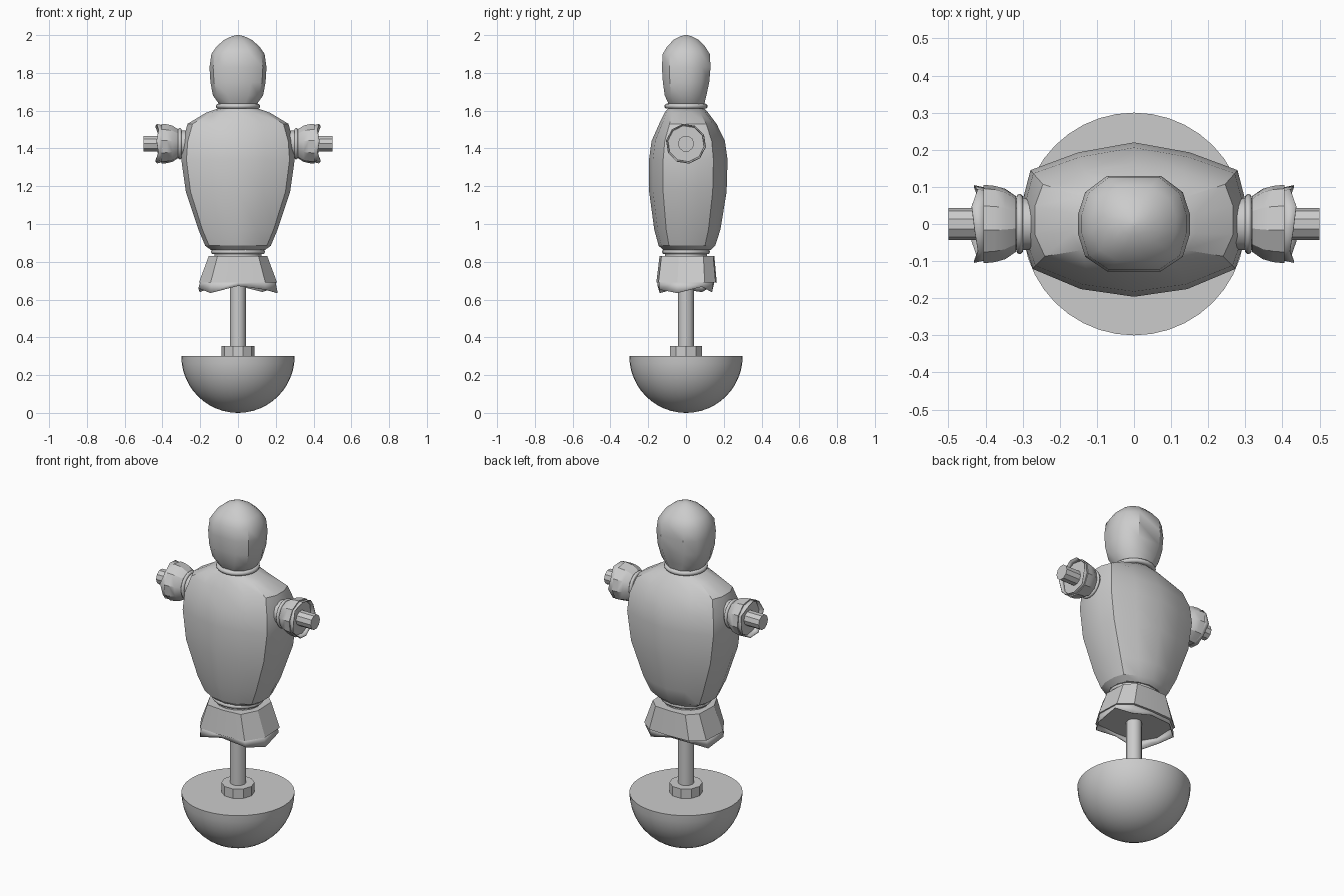
import bpy, bmesh, math, random
from mathutils import Matrix, Vector

if "Cube" in bpy.data.objects:
    bpy.data.objects.remove(bpy.data.objects["Cube"])

random.seed(4)
grey = bpy.data.materials.new("plain_grey")
grey.diffuse_color = (0.6, 0.6, 0.6, 1)
grey.use_nodes = True
grey.node_tree.nodes["Principled BSDF"].inputs["Base Color"].default_value = grey.diffuse_color


def circle(n, turn=0.0):
    return [(math.sin(2 * math.pi * (i + turn) / n), math.cos(2 * math.pi * (i + turn) / n))
            for i in range(n)]


def symmetric(half, centred):
    """Complete a right-hand half section; centred halves start and end on x = 0."""
    rest = half[1:-1] if centred else half
    return half + [(-x, y) for x, y in reversed(rest)]


def finish(name, bm, angle=30):
    bmesh.ops.recalc_face_normals(bm, faces=bm.faces)
    me = bpy.data.meshes.new(name)
    bm.to_mesh(me)
    bm.free()
    me.materials.append(grey)
    ob = bpy.data.objects.new(name, me)
    bpy.context.collection.objects.link(ob)
    bpy.ops.object.select_all(action='DESELECT')
    bpy.context.view_layer.objects.active = ob
    ob.select_set(True)
    bpy.ops.object.shade_smooth_by_angle(angle=math.radians(angle))
    return ob


def loft(name, section, rings, caps=True, jag=None, to_x=None, angle=30, blend_to=None):
    """rings: (height, half x, half y, y centre, [blend]); jag offsets the last ring."""
    bm = bmesh.new()
    loops = []
    for k, r in enumerate(rings):
        h, a, b, yc = r[:4]
        t = r[4] if len(r) > 4 else 0
        loop = []
        for i, (u, v) in enumerate(section):
            if blend_to and t:
                u = u * (1 - t) + blend_to[i][0] * t
                v = v * (1 - t) + blend_to[i][1] * t
            dh = jag[i % len(jag)] if jag and k == len(rings) - 1 else 0
            loop.append(bm.verts.new((a * u, yc + b * v, h + dh)))
        loops.append(loop)
    n = len(section)
    for lo, hi in zip(loops, loops[1:]):
        for i in range(n):
            bm.faces.new((lo[i], lo[(i + 1) % n], hi[(i + 1) % n], hi[i]))
    if caps:
        bm.faces.new(loops[0])
        bm.faces.new(loops[-1])
    if to_x is not None:
        # lay the part along +x at the given height
        bm.transform(Matrix.Translation((0, 0, to_x)) @ Matrix.Rotation(math.pi / 2, 4, 'Y'))
    return finish(name, bm, angle)


def bead(name, section, h, a, b, r, to_x=None):
    """Closed elliptical ring with a round edge."""
    rings = []
    for k in range(7):
        t = -math.pi / 2 + math.pi * k / 6
        c = r * math.cos(t)
        rings.append((h + r * math.sin(t), a - r + c, b - r + c, 0))
    return loft(name, section, rings, to_x=to_x, angle=50)


def mirror(ob):
    m = ob.modifiers.new("mirror", 'MIRROR')
    m.use_axis = (True, False, False)


def solid(ob):
    m = ob.modifiers.new("thickness", 'SOLIDIFY')
    m.thickness = 0.004


# half-ball base, collar and pole
ball = [(0.3 - 0.3 * math.cos(t), 0.3 * math.sin(t), 0.3 * math.sin(t), 0)
        for t in [math.pi / 2 * k / 12 for k in range(1, 13)]]
ball.insert(0, (0.0, 0.004, 0.004, 0))
loft("base", circle(40), ball)
loft("pole_collar", circle(10, 0.5), [(0.295, 0.088, 0.088, 0), (0.355, 0.088, 0.088, 0)])
loft("pole", circle(12), [(0.35, 0.042, 0.042, 0), (0.80, 0.042, 0.042, 0)])

# flared hip cloth with a torn hem
hip = symmetric([(0, 1), (0.62, 0.96), (0.97, 0.6), (1, -0.3), (0.7, -0.93), (0, -1)], True)
loft("hip_cloth", hip, [(0.69, 0.207, 0.16, 0.003), (0.83, 0.155, 0.145, 0.005)])
hem = loft("torn_hem", hip, [(0.70, 0.198, 0.152, 0), (0.66, 0.21, 0.147, -0.003)],
           caps=False, jag=[0.012, -0.02, 0.008, -0.025, -0.008, 0.012, -0.025, 0.0, -0.02, 0.01])
solid(hem)
loft("waist_core", circle(16), [(0.81, 0.125, 0.112, 0), (0.89, 0.125, 0.112, 0)])
bead("waist_cord", circle(20), 0.853, 0.143, 0.127, 0.012)

# torso
body = symmetric([(0, 1), (0.5, 0.87), (0.93, 0.64), (1, 0.25),
                  (1, -0.25), (0.91, -0.64), (0.48, -0.9), (0, -1)], True)
loft("torso", body, [
    (0.862, 0.145, 0.125, 0.005, 0.6),
    (0.885, 0.175, 0.150, 0.005, 0.3),
    (0.97, 0.210, 0.175, 0.007, 0.1),
    (1.17, 0.276, 0.205, 0.010),
    (1.34, 0.300, 0.208, 0.012),
    (1.44, 0.292, 0.194, 0.012),
    (1.53, 0.268, 0.152, 0.010, 0.1),
    (1.59, 0.170, 0.115, 0.002, 0.6),
    (1.612, 0.105, 0.095, 0, 1)], blend_to=circle(14))

# neck and head
loft("neck", circle(16), [(1.59, 0.095, 0.09, 0), (1.65, 0.095, 0.09, 0)])
bead("neck_cord", circle(24), 1.624, 0.117, 0.115, 0.013)
skull = symmetric([(0.48, 1), (0.87, 0.66), (1, 0.2), (1, -0.2), (0.87, -0.68), (0.48, -0.98)], False)
round12 = circle(12, 0.5)
loft("head", skull, [
    (1.635, 0.102, 0.097, 0.002, 0.6),
    (1.68, 0.134, 0.112, -0.003, 0.3),
    (1.75, 0.146, 0.124, -0.001),
    (1.83, 0.151, 0.130, 0),
    (1.90, 0.141, 0.126, 0),
    (1.94, 0.115, 0.102, 0, 0.4),
    (1.975, 0.075, 0.068, 0, 0.8),
    (1.993, 0.036, 0.033, 0, 1),
    (2.0, 0.008, 0.008, 0, 1)], blend_to=round12, angle=35)

# arm stumps along +x, mirrored to the other side
ARM_Z = 1.425
mirror(loft("shoulder_core", circle(16), [(0.24, 0.07, 0.07, 0), (0.33, 0.07, 0.07, 0)], to_x=ARM_Z))
mirror(bead("shoulder_cord", circle(20), 0.308, 0.083, 0.081, 0.009, to_x=ARM_Z))
mirror(loft("sleeve", circle(10, 0.25), [
    (0.318, 0.078, 0.076, 0), (0.347, 0.097, 0.096, 0),
    (0.375, 0.104, 0.104, 0), (0.405, 0.107, 0.107, 0)], to_x=ARM_Z))
cuff = loft("torn_cuff", circle(10, 0.25), [(0.395, 0.098, 0.098, 0), (0.425, 0.106, 0.106, 0)],
            caps=False, jag=[0.006, -0.005, 0.004, 0.012, -0.004], to_x=ARM_Z)
solid(cuff)
mirror(cuff)
mirror(loft("arm_peg", circle(10), [(0.38, 0.043, 0.043, 0), (0.50, 0.043, 0.043, 0)], to_x=ARM_Z))
